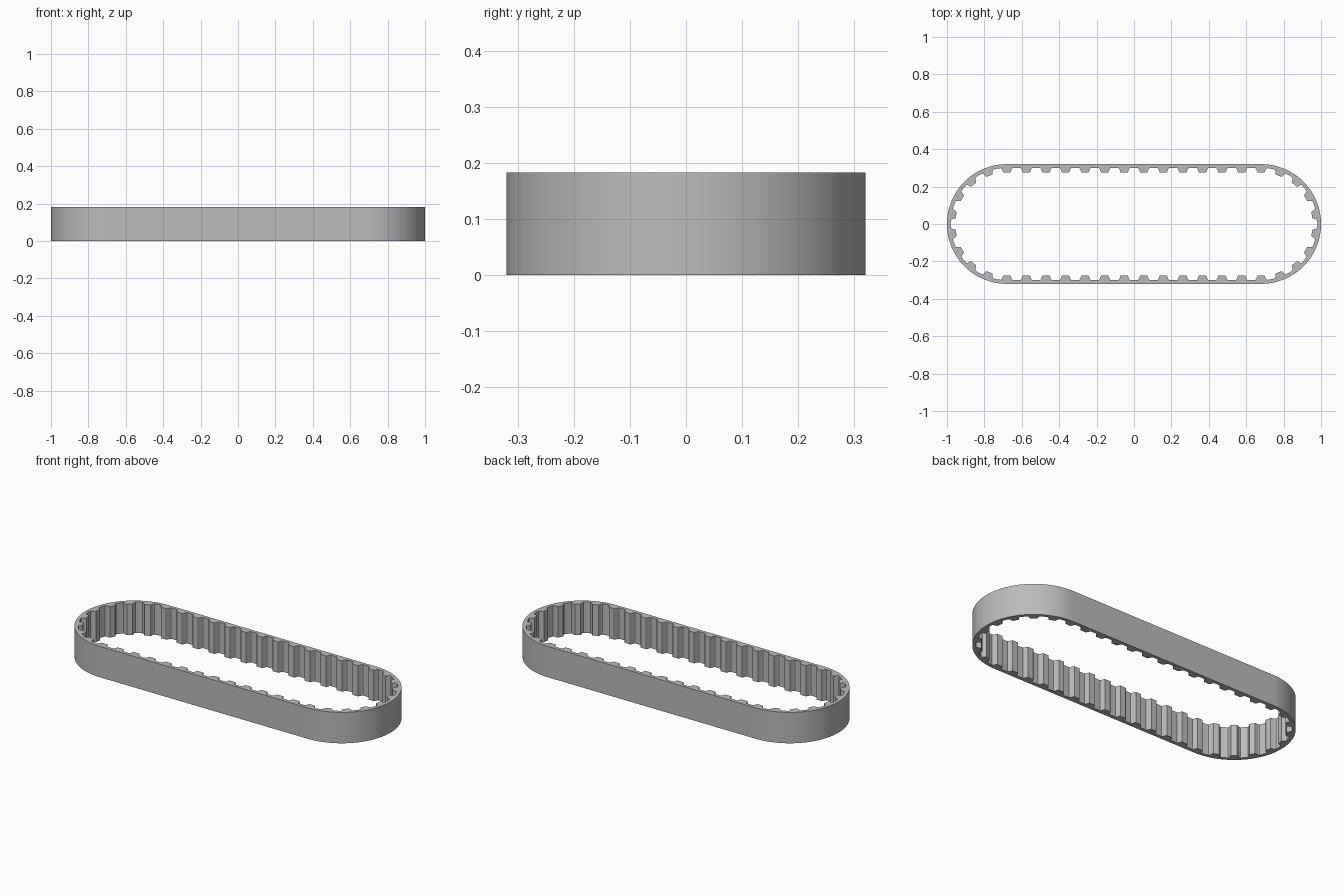
import bpy
import bmesh
import math

cube = bpy.data.objects.get("Cube")
if cube:
    bpy.data.objects.remove(cube, do_unlink=True)

# Belt dimensions
HALF_STRAIGHT = 0.68
OUTER, ROOT, TIP = 0.32, 0.30, 0.275
HEIGHT = 0.183
STRAIGHT_PITCHES, ARC_PITCHES = 13, 9

# One tooth pitch, centred on a tooth: (fraction of pitch, inner radius)
PITCH = [(-0.5, ROOT), (-0.4, ROOT), (-0.31, ROOT), (-0.26, ROOT - 0.004),
         (-0.19, TIP + 0.002), (-0.165, TIP), (0.0, TIP), (0.165, TIP),
         (0.19, TIP + 0.002), (0.26, ROOT - 0.004), (0.31, ROOT), (0.4, ROOT)]


def path_point(u, radius):
    """Point on half the belt, u in pitches from the right end of the back run."""
    if u <= STRAIGHT_PITCHES:
        return HALF_STRAIGHT * (1 - 2 * u / STRAIGHT_PITCHES), radius
    a = math.pi * (0.5 + (u - STRAIGHT_PITCHES) / ARC_PITCHES)
    return -HALF_STRAIGHT + radius * math.cos(a), radius * math.sin(a)


# Matching inner and outer outlines; the second half is the first turned by 180 degrees
half = STRAIGHT_PITCHES + ARC_PITCHES
samples = sorted(((tooth + f) % half, r) for tooth in range(half) for f, r in PITCH)
outline = [(path_point(u, r), path_point(u, OUTER)) for u, r in samples]
outline += [((-i[0], -i[1]), (-o[0], -o[1])) for i, o in outline]

# Flat toothed ring, extruded to the belt width
bm = bmesh.new()
ring = [[bm.verts.new((x, y, 0)) for x, y in pair] for pair in outline]
for (i0, o0), (i1, o1) in zip(ring, ring[1:] + ring[:1]):
    bm.faces.new((i0, o0, o1, i1))
extruded = bmesh.ops.extrude_face_region(bm, geom=bm.faces[:], use_keep_orig=True)
top = [v for v in extruded["geom"] if isinstance(v, bmesh.types.BMVert)]
bmesh.ops.translate(bm, verts=top, vec=(0, 0, HEIGHT))
bmesh.ops.recalc_face_normals(bm, faces=bm.faces[:])
mesh = bpy.data.meshes.new("toothed_belt")
bm.to_mesh(mesh)
bm.free()

# Grey rubber
grey = bpy.data.materials.new("belt_grey")
grey.use_nodes = True
colour = (0.5, 0.5, 0.5, 1)
grey.diffuse_color = colour
grey.node_tree.nodes["Principled BSDF"].inputs["Base Color"].default_value = colour
mesh.materials.append(grey)

belt = bpy.data.objects.new("toothed_belt", mesh)
bpy.context.collection.objects.link(belt)
bpy.context.view_layer.objects.active = belt
belt.select_set(True)
bpy.ops.object.shade_smooth_by_angle(angle=math.radians(25))
